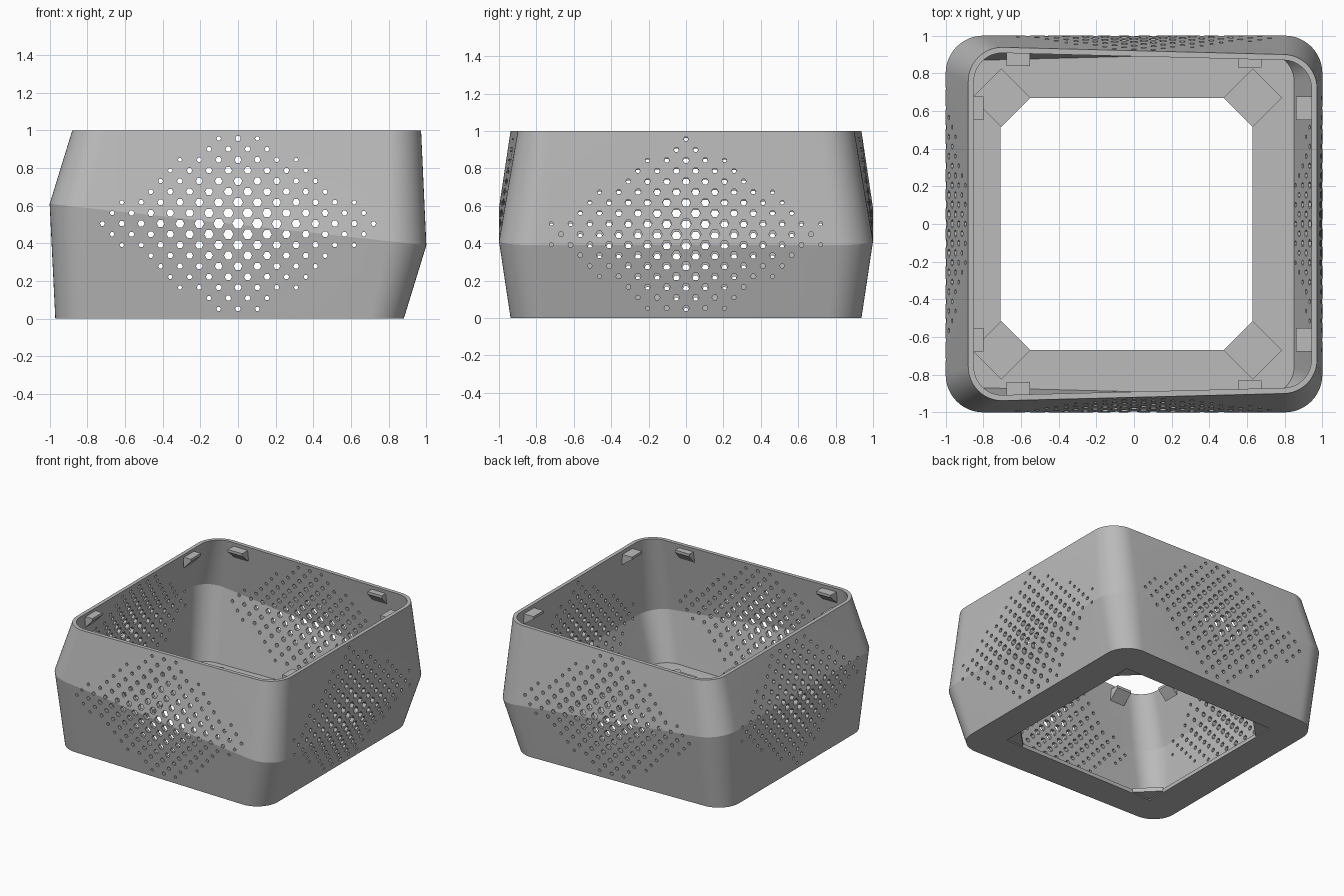
import bpy, bmesh, math
from mathutils import Matrix, Vector

if "Cube" in bpy.data.objects:
    bpy.data.objects.remove(bpy.data.objects["Cube"], do_unlink=True)

grey = bpy.data.materials.new("plain_grey")
grey.use_nodes = True
grey.diffuse_color = (0.5, 0.5, 0.5, 1)
grey.node_tree.nodes["Principled BSDF"].inputs["Base Color"].default_value = grey.diffuse_color

WALL, FLOOR, STEPS = 0.03, 0.03, 12


def make_object(name, bm):
    bmesh.ops.recalc_face_normals(bm, faces=bm.faces)
    mesh = bpy.data.meshes.new(name)
    bm.to_mesh(mesh)
    bm.free()
    mesh.materials.append(grey)
    ob = bpy.data.objects.new(name, mesh)
    bpy.context.collection.objects.link(ob)
    return ob


def outline(left, right, y_left, y_right, radius, height):
    """Rounded four-sided outline; height is a function of x."""
    corners = [(right, y_right), (left, y_left), (left, -y_left), (right, -y_right)]
    points = []
    for k, (cx, cy) in enumerate(corners):
        sx, sy = math.copysign(1, cx), math.copysign(1, cy)
        for s in range(STEPS + 1):
            a = math.pi / 2 * (k + s / STEPS)
            x = cx - sx * radius + radius * math.cos(a)
            y = cy - sy * radius + radius * math.sin(a)
            points.append((x, y, height(x)))
    return points


def shell_level(left, right, y_left, y_right, radius, height, inset=0):
    return outline(left + inset, right - inset, y_left - inset, y_right - inset,
                   radius - inset, height)


# Shell: outside wall, rim, inside wall and open floor as one closed loop of outlines
crease = lambda x: 0.5 - 0.11 * x
base = (-0.97, 0.88, 0.9, 0.938, 0.18)
belt = (-1, 1, 1, 1, 0.2)
rim = (-0.88, 0.972, 0.938, 0.9, 0.18)
hole = (-0.71, 0.63, 0.67, 0.67, 0.008)
levels = [
    shell_level(*base, lambda x: 0),
    shell_level(*belt, crease),
    shell_level(*rim, lambda x: 1),
    shell_level(*rim, lambda x: 1, WALL),
    shell_level(*belt, crease, WALL),
    shell_level(*base, lambda x: FLOOR, WALL),
    outline(*hole, lambda x: FLOOR),
    outline(*hole, lambda x: 0),
]
bm = bmesh.new()
rings = [[bm.verts.new(p) for p in level] for level in levels]
for i, ring in enumerate(rings):
    following = rings[(i + 1) % len(rings)]
    for j in range(len(ring)):
        k = (j + 1) % len(ring)
        bm.faces.new((ring[j], ring[k], following[k], following[j]))
shell = make_object("shell", bm)

# Vent cutters: staggered six-sided holes that shrink away from the middle
bm = bmesh.new()


def add_vents(angle, shift, flip):
    turn = Matrix.Rotation(angle, 4, "Z")
    for row in range(-8, 9):
        for col in range(-14, 15):
            spread = abs(col) + 1.6 * abs(row + shift)
            if (row + col) % 2 or spread > 15.7:
                continue
            z = 0.505 + 0.0565 * row
            place = Vector((0.925, 0.0514 * col, 1 - z if flip else z))
            radius = 0.031 - 0.019 * spread / 15
            bmesh.ops.create_cone(
                bm, cap_ends=True, segments=6, radius1=radius, radius2=radius, depth=0.25,
                matrix=turn @ Matrix.Translation(place) @ Matrix.Rotation(math.pi / 2, 4, "Y"))


add_vents(0, 1, False)
add_vents(math.pi, 1, True)
add_vents(math.pi / 2, 0, False)
add_vents(-math.pi / 2, 0, False)
cutter = make_object("vent_cutter", bm)
cutter.hide_render = True

cut = shell.modifiers.new("vents", "BOOLEAN")
cut.operation = "DIFFERENCE"
cut.solver = "MANIFOLD"
cut.object = cutter
bpy.ops.object.select_all(action="DESELECT")
bpy.context.view_layer.objects.active = shell
shell.select_set(True)
bpy.ops.object.modifier_apply(modifier=cut.name)
bpy.data.objects.remove(cutter, do_unlink=True)
bpy.ops.object.shade_smooth_by_angle(angle=math.radians(14))

# Diamond gussets on the floor at the opening's corners
for x, x_name in ((-0.705, "right"), (0.63, "left")):
    for y, y_name in ((-0.67, "front"), (0.67, "back")):
        bm = bmesh.new()
        corners = [(x + 0.155 * math.cos(k * math.pi / 2),
                    y + 0.155 * math.sin(k * math.pi / 2), 0.008) for k in range(4)]
        face = bm.faces.new([bm.verts.new(c) for c in corners])
        top = bmesh.ops.extrude_face_region(bm, geom=[face])["geom"]
        bmesh.ops.translate(bm, vec=(0, 0, 0.032),
                            verts=[v for v in top if isinstance(v, bmesh.types.BMVert)])
        make_object(f"{y_name}_{x_name}_gusset", bm)


# Wedge tabs under the rim
def add_tab(name, angle, outer, inner, along):
    """Tab reaching from the wall (outer) towards the middle (inner)."""
    profile = [(outer, 0.97), (inner, 0.97), (inner, 0.95), (outer, 0.88)]
    turn = Matrix.Rotation(angle, 4, "Z")
    bm = bmesh.new()
    ends = [[bm.verts.new(turn @ Vector((u, along + side, z))) for u, z in profile]
            for side in (-0.063, 0.063)]
    for end in ends:
        bm.faces.new(end)
    for i in range(4):
        j = (i + 1) % 4
        bm.faces.new((ends[0][i], ends[0][j], ends[1][j], ends[1][i]))
    make_object(name, bm)


for sign, side in ((-1, "front"), (1, "back")):
    add_tab(f"left_wall_{side}_tab", 0, 0.955, 0.86, 0.615 * sign)
    add_tab(f"right_wall_{side}_tab", math.pi, 0.865, 0.80, -0.615 * sign)
    turn = sign * math.pi / 2
    add_tab(f"{side}_wall_right_tab", turn, 0.92, 0.84, 0.615 * sign)
    add_tab(f"{side}_wall_left_tab", turn, 0.892, 0.83, -0.615 * sign)
